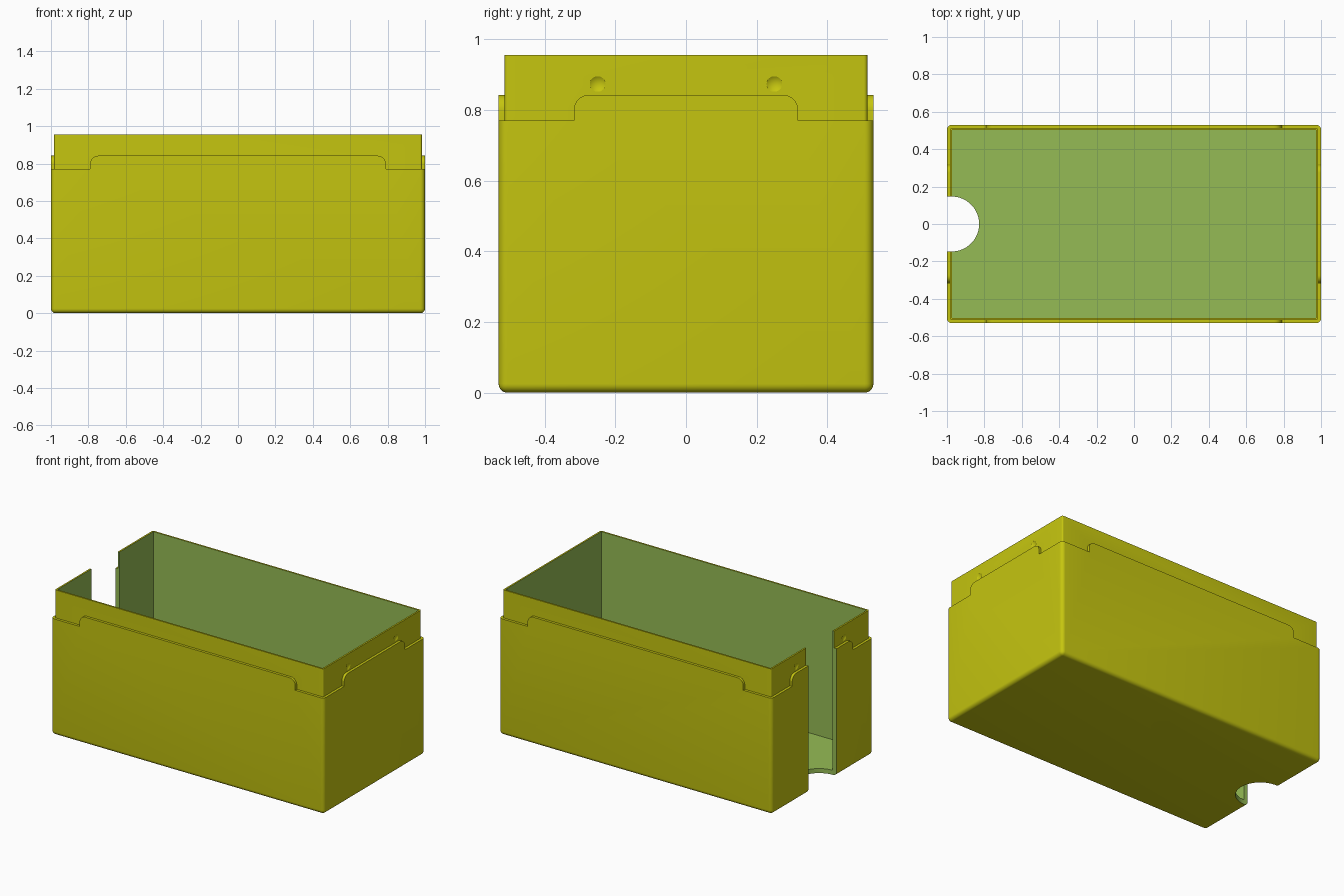
import bpy, bmesh
from math import sin, cos, pi
from mathutils import Matrix

default = bpy.data.objects.get("Cube")
if default:
    bpy.data.objects.remove(default, do_unlink=True)


def material(name, rgb):
    m = bpy.data.materials.new(name)
    m.use_nodes = True
    m.diffuse_color = (*rgb, 1)
    m.node_tree.nodes["Principled BSDF"].inputs["Base Color"].default_value = (*rgb, 1)
    return m


YELLOW = material("mustard yellow", (0.56, 0.56, 0.005))
GREEN = material("leaf green", (0.3, 0.5, 0.09))


def finish(name, bm, mat):
    bmesh.ops.recalc_face_normals(bm, faces=bm.faces)
    mesh = bpy.data.meshes.new(name)
    bm.to_mesh(mesh)
    bm.free()
    mesh.materials.append(mat)
    ob = bpy.data.objects.new(name, mesh)
    bpy.context.collection.objects.link(ob)
    return ob


def box(name, hx, hy, z0, z1, mat, radius=0):
    """Box centred on the z axis, rounded everywhere except round its top."""
    bm = bmesh.new()
    bmesh.ops.create_cube(bm, size=1)
    for v in bm.verts:
        v.co = (v.co.x * 2 * hx, v.co.y * 2 * hy, z0 if v.co.z < 0 else z1)
    if radius:
        edges = [e for e in bm.edges if min(v.co.z for v in e.verts) < z1 - 1e-4]
        bmesh.ops.bevel(bm, geom=edges, offset=radius, segments=6,
                        profile=0.5, affect='EDGES')
    return finish(name, bm, mat)


def loft(name, rings, mat):
    """Closed solid through a stack of equal-length rings."""
    bm = bmesh.new()
    loops = [[bm.verts.new(p) for p in ring] for ring in rings]
    n = len(loops[0])
    for a, b in zip(loops, loops[1:]):
        for i in range(n):
            j = (i + 1) % n
            bm.faces.new((a[i], a[j], b[j], b[i]))
    bm.faces.new(loops[0])
    bm.faces.new(loops[-1])
    return finish(name, bm, mat)


def combine(target, tool, operation):
    tool.hide_render = True
    mod = target.modifiers.new("join", 'BOOLEAN')
    mod.object = tool
    mod.operation = operation
    mod.solver = 'EXACT'
    mod.material_mode = 'TRANSFER'
    bpy.context.view_layer.objects.active = target
    bpy.ops.object.modifier_apply(modifier=mod.name)
    bpy.data.objects.remove(tool, do_unlink=True)


# Outer shell with rounded bottom and corners
HX, HY, STEP, TAB = 1.0, 0.53, 0.77, 0.842
tray = box("tray", HX, HY, 0, TAB, YELLOW, 0.025)

# Lowered corners, leaving a raised round-shouldered tab on each side
R = 0.042
levels = [(0, STEP)]
levels += [(R * (1 - cos(a)), TAB - R + R * sin(a))
           for a in (i * pi / 16 for i in range(9))]
levels.append((R, TAB + 0.1))
for sx in (-1, 1):
    for sy in (-1, 1):
        rings = []
        for d, z in levels:
            x, y = 0.79 - d, 0.317 - d
            rings.append([(sx * x, sy * y, z), (sx * 1.2, sy * y, z),
                          (sx * 1.2, sy * 0.7, z), (sx * x, sy * 0.7, z)])
        combine(tray, loft("corner_cutter", rings, YELLOW), 'DIFFERENCE')

# Thin neck rising inside the shell, with shallow round dents on the ends
neck = box("neck", 0.983, 0.513, 0.3, 0.955, YELLOW, 0.01)
for sx in (-1, 1):
    for y in (-0.25, 0.25):
        bm = bmesh.new()
        bmesh.ops.create_uvsphere(bm, u_segments=48, v_segments=32, radius=0.038,
                                  matrix=Matrix.Translation((sx * 1.014, y, 0.873)))
        combine(neck, finish("dent_cutter", bm, YELLOW), 'DIFFERENCE')
combine(tray, neck, 'UNION')

# Green interior
combine(tray, box("cavity_cutter", 0.972, 0.502, 0.03, 1.2, GREEN), 'DIFFERENCE')

# Thumb notch through the wall and floor at one end
N, CX = 0.147, -0.975
outline = [(-1.2, -N)]
outline += [(CX + N * cos(a), N * sin(a))
            for a in (-pi / 2 + i * pi / 32 for i in range(33))]
outline.append((-1.2, N))
notch = loft("notch_cutter", [[(x, y, z) for x, y in outline] for z in (-0.2, 1.3)], GREEN)
combine(tray, notch, 'DIFFERENCE')

# Smooth the rounded edges only
bpy.ops.object.select_all(action='DESELECT')
tray.select_set(True)
bpy.context.view_layer.objects.active = tray
bpy.ops.object.shade_smooth_by_angle(angle=pi / 6)
